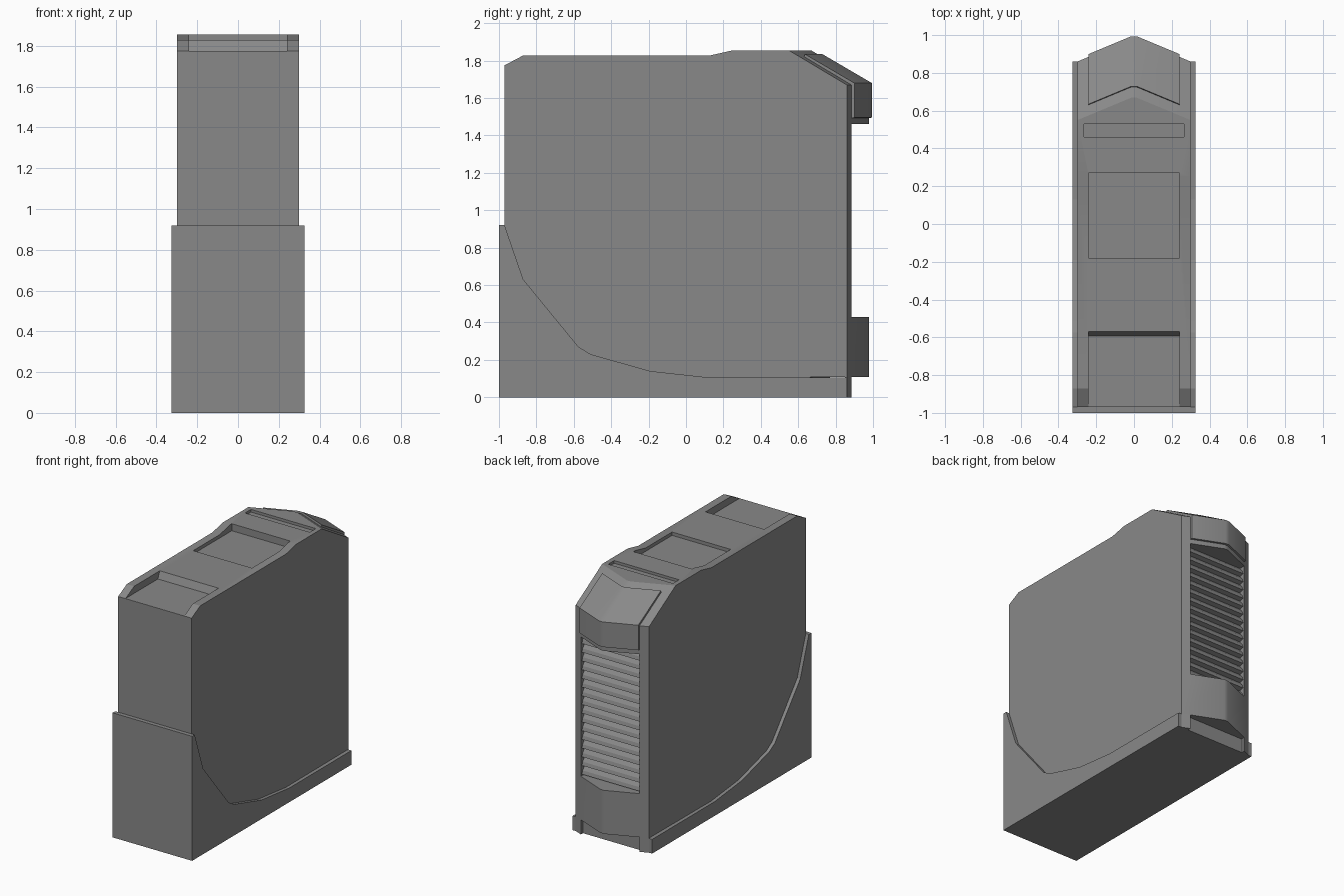
import bpy
import bmesh
from math import radians

if "Cube" in bpy.data.objects:
    bpy.data.objects.remove(bpy.data.objects["Cube"], do_unlink=True)

grey = bpy.data.materials.new("mid_grey")
grey.use_nodes = True
grey.diffuse_color = (0.25, 0.25, 0.25, 1)
grey.node_tree.nodes["Principled BSDF"].inputs["Base Color"].default_value = (0.25, 0.25, 0.25, 1)

V_SLOPE = 0.417  # how fast the V-shaped rear falls away from the centre


def loft(name, stations, profile):
    """Solid from a (y, z) profile repeated at each x; profile(x) gives the points."""
    bm = bmesh.new()
    rings = [[bm.verts.new((x, y, z)) for y, z in profile(x)] for x in stations]
    n = len(rings[0])
    for a, b in zip(rings, rings[1:]):
        for i in range(n):
            j = (i + 1) % n
            bm.faces.new((a[i], a[j], b[j], b[i]))
    bm.faces.new(rings[0][::-1])
    bm.faces.new(rings[-1])
    bmesh.ops.recalc_face_normals(bm, faces=bm.faces)
    mesh = bpy.data.meshes.new(name)
    bm.to_mesh(mesh)
    bm.free()
    mesh.materials.append(grey)
    obj = bpy.data.objects.new(name, mesh)
    bpy.context.collection.objects.link(obj)
    return obj


def prism(name, half_width, points):
    return loft(name, (-half_width, half_width), lambda x: points)


def block(name, half_width, y0, y1, z0, z1):
    return prism(name, half_width, [(y0, z0), (y1, z0), (y1, z1), (y0, z1)])


def activate(obj):
    bpy.ops.object.select_all(action="DESELECT")
    obj.select_set(True)
    bpy.context.view_layer.objects.active = obj


def cut(target, cutter):
    cutter.hide_render = True
    mod = target.modifiers.new("cut", "BOOLEAN")
    mod.operation = "DIFFERENCE"
    mod.solver = "EXACT"
    mod.object = cutter
    activate(target)
    bpy.ops.object.modifier_apply(modifier=mod.name)
    bpy.data.objects.remove(cutter, do_unlink=True)


def smooth(obj, angle=25):
    activate(obj)
    bpy.ops.object.shade_smooth_by_angle(angle=radians(angle))


# Main body with a V-shaped rear
def body_profile(x):
    back = -V_SLOPE * max(abs(x), 0.015)
    return [(-0.97, 0.1), (-0.97, 1.775), (-0.87, 1.828), (0.13, 1.828),
            (0.25, 1.855), (0.675 + back, 1.855), (0.985 + back, 1.67),
            (0.985 + back, 0.108)]


body = loft("body", (-0.3, -0.015, 0.015, 0.3), body_profile)

# Recesses in the top and the rear
cut(body, prism("front_recess_cutter", 0.24,
                [(-1.1, 1.776), (-0.593, 1.776), (-0.565, 1.84), (-0.565, 2), (-1.1, 2)]))
cut(body, block("middle_recess_cutter", 0.24, -0.18, 0.27, 1.803, 2))
cut(body, block("slot_cutter", 0.265, 0.46, 0.53, 1.835, 2))
cut(body, block("vent_cutter", 0.24, 0.82, 1.2, 0.43, 1.46))
smooth(body)


# Raised cap over the top of the rear
def cap_profile(x):
    back = 0.1 - V_SLOPE * max(abs(x), 0.015)
    return [(0.625 + back, 1.80), (0.635 + back, 1.835), (0.9 + back, 1.68),
            (0.9 + back, 1.495), (0.8 + back, 1.485)]


smooth(loft("rear_cap", (-0.24, -0.015, 0.015, 0.24), cap_profile))

# Louvred vent as one saw-tooth panel
blades = 16
pitch = (1.46 - 0.43) / blades
teeth = [(0.815, 0.43)]
for i in range(blades):
    z = 0.43 + i * pitch
    teeth += [(0.84, z), (0.872, z + 0.01), (0.864, z + pitch * 0.55)]
teeth += [(0.84, 1.46), (0.815, 1.46)]
prism("vent_louvres", 0.24, teeth)

# Wider sleeve around the foot, with a curved upper edge on both sides
prism("base_sleeve", 0.325,
      [(-1, 0), (-1, 0.92), (-0.97, 0.92), (-0.87, 0.63), (-0.575, 0.27),
       (-0.51, 0.23), (-0.19, 0.14), (0.13, 0.105), (0.86, 0.105), (0.86, 0)])

# Small wedge feet at the rear corners
for side, label in ((1, "left"), (-1, "right")):
    loft(label + "_rear_foot", (side * 0.24, side * 0.3),
         lambda x: [(0.85, 0), (0.985 - V_SLOPE * abs(x), 0),
                    (0.985 - V_SLOPE * abs(x), 0.108), (0.85, 0.108)])
